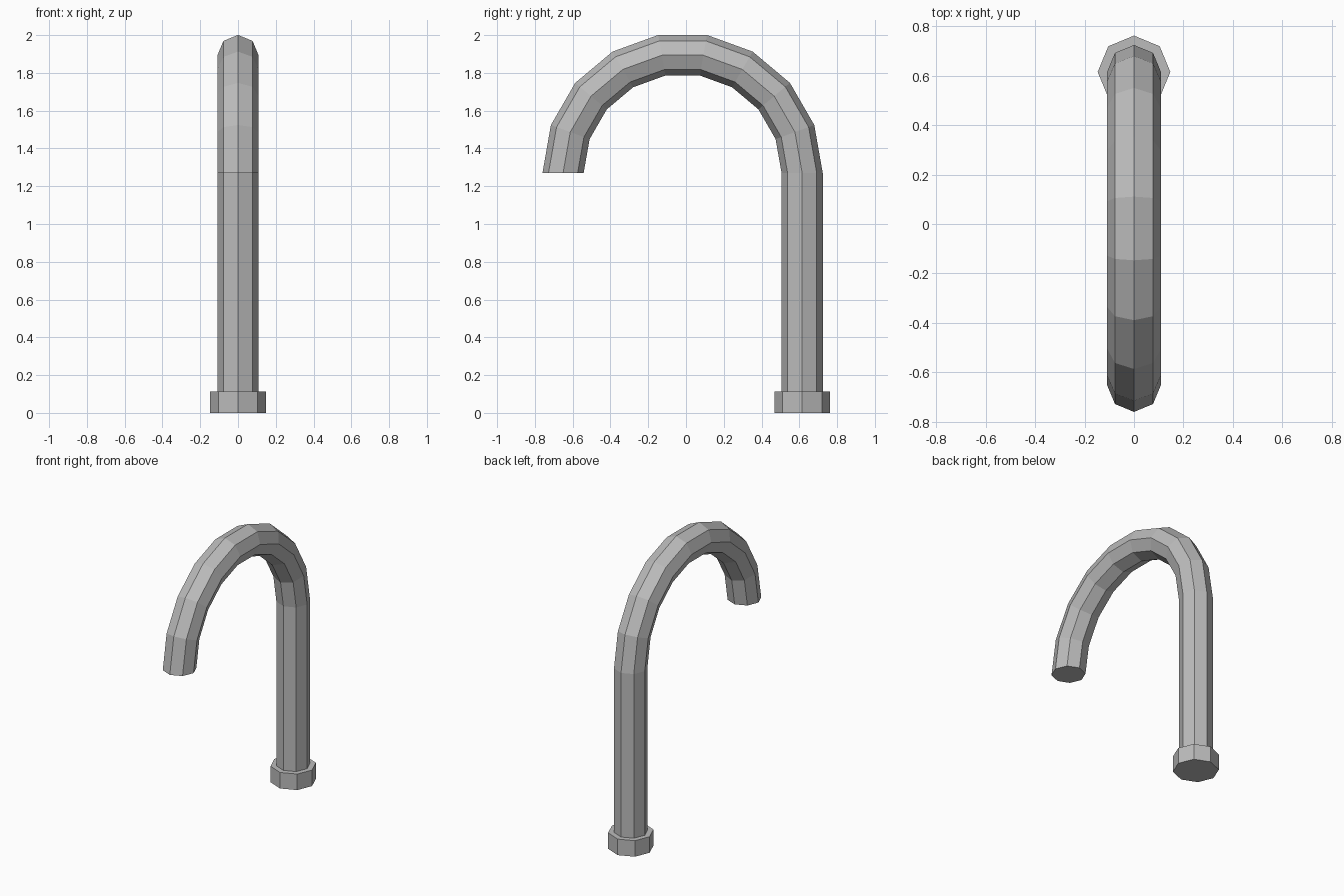
import bpy, bmesh
from math import sin, cos, pi, radians
from mathutils import Vector

cube = bpy.data.objects.get("Cube")
if cube:
    bpy.data.objects.remove(cube, do_unlink=True)

SIDES = 8
PIPE_RADIUS = 0.109
COLLAR_RADIUS = 0.147
COLLAR_HEIGHT = 0.113
BEND_RADIUS = 0.633
BEND_STEPS = 9
BEND_Y, BEND_Z = -0.018, 1.27

metal = bpy.data.materials.new("grey_metal")
metal.use_nodes = True
grey = (0.5, 0.5, 0.5, 1)
metal.diffuse_color = grey
metal.node_tree.nodes["Principled BSDF"].inputs["Base Color"].default_value = grey


def sweep(name, stations, radius):
    """Loft an octagon through (centre, outward direction) stations and cap it."""
    bm = bmesh.new()
    rings = []
    for centre, outward in stations:
        ring = []
        for i in range(SIDES):
            a = 2 * pi * i / SIDES
            offset = outward * cos(a) + Vector((1, 0, 0)) * sin(a)
            ring.append(bm.verts.new(centre + offset * radius))
        rings.append(ring)
    for low, high in zip(rings, rings[1:]):
        for i in range(SIDES):
            j = (i + 1) % SIDES
            bm.faces.new((low[i], low[j], high[j], high[i]))
    bm.faces.new(rings[0])
    bm.faces.new(rings[-1])
    bmesh.ops.recalc_face_normals(bm, faces=bm.faces)
    mesh = bpy.data.meshes.new(name)
    bm.to_mesh(mesh)
    bm.free()
    mesh.materials.append(metal)
    obj = bpy.data.objects.new(name, mesh)
    bpy.context.collection.objects.link(obj)
    return obj


# Upright pipe flowing into the half-circle spout
back = Vector((0, 1, 0))
foot = Vector((0, BEND_Y + BEND_RADIUS, 0))
path = [(foot + Vector((0, 0, COLLAR_HEIGHT * 0.9)), back)]
for step in range(BEND_STEPS + 1):
    angle = radians(180 * step / BEND_STEPS)
    outward = Vector((0, cos(angle), sin(angle)))
    path.append((Vector((0, BEND_Y, BEND_Z)) + outward * BEND_RADIUS, outward))
sweep("curved_pipe", path, PIPE_RADIUS)

# Collar around the foot of the pipe
top = foot + Vector((0, 0, COLLAR_HEIGHT))
sweep("base_collar", [(foot, back), (top, back)], COLLAR_RADIUS)
